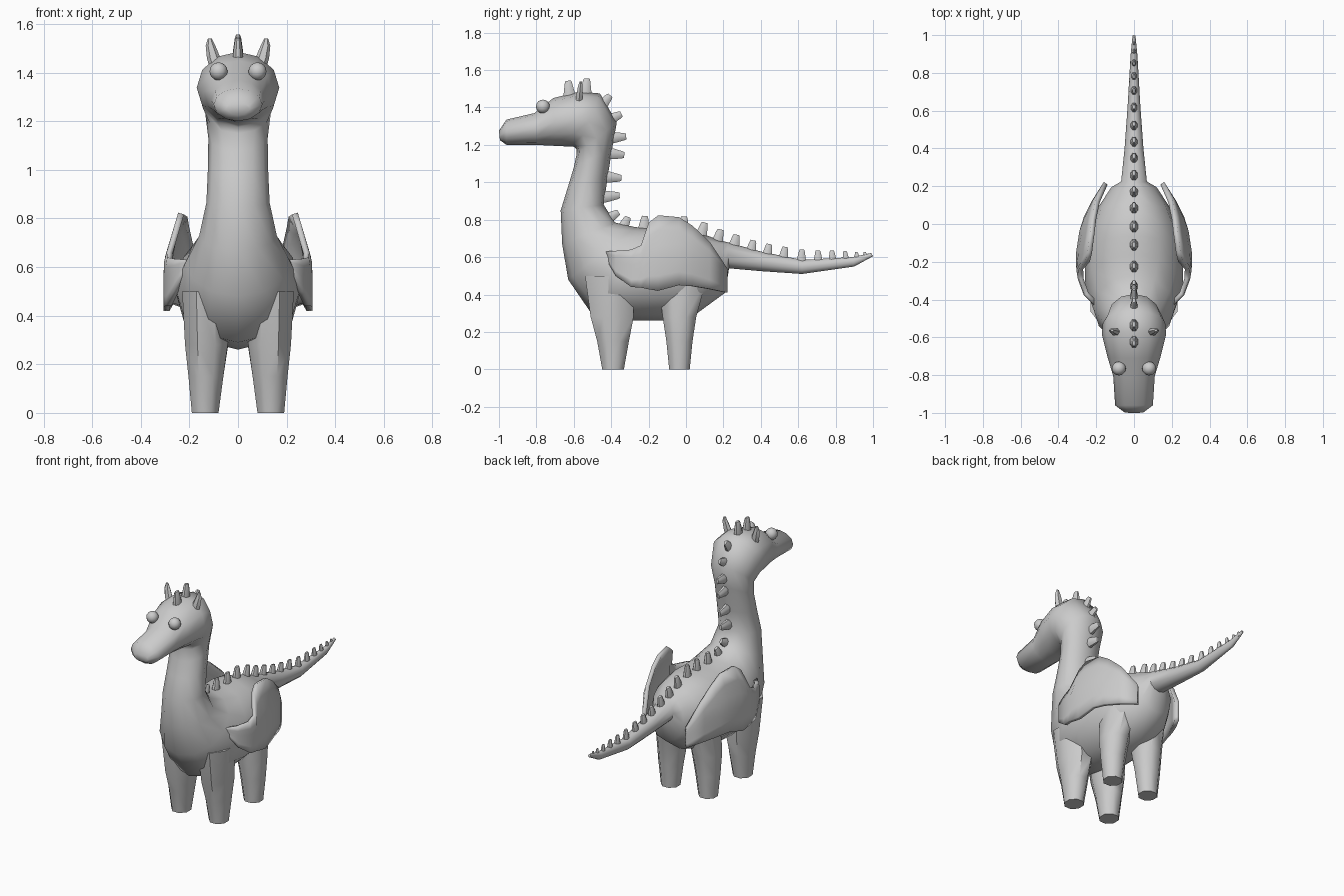
import bpy, bmesh
from math import sin, cos, pi, radians
from mathutils import Vector

if "Cube" in bpy.data.objects:
    bpy.data.objects.remove(bpy.data.objects["Cube"])


def finish(bm, name, mirror=False, angle=45, thick=0):
    bmesh.ops.recalc_face_normals(bm, faces=bm.faces)
    me = bpy.data.meshes.new(name)
    bm.to_mesh(me)
    bm.free()
    ob = bpy.data.objects.new(name, me)
    bpy.context.collection.objects.link(ob)
    bpy.ops.object.select_all(action='DESELECT')
    bpy.context.view_layer.objects.active = ob
    ob.select_set(True)
    bpy.ops.object.shade_smooth_by_angle(angle=radians(angle))
    if thick:
        mod = ob.modifiers.new("thickness", 'SOLIDIFY')
        mod.thickness = thick
        mod.offset = 0
    if mirror:
        ob.modifiers.new("mirror", 'MIRROR')
    return ob


def loft(bm, rings):
    """Skin a list of equal point rings and cap both ends."""
    loops = [[bm.verts.new(p) for p in r] for r in rings]
    n = len(loops[0])
    for a, b in zip(loops, loops[1:]):
        for i in range(n):
            j = (i + 1) % n
            bm.faces.new((a[i], a[j], b[j], b[i]))
    bm.faces.new(loops[0])
    bm.faces.new(loops[-1])


def body_ring(vy, vz, dy, dz, w, n=12):
    """Ellipse between an underside point and a topside point."""
    out = []
    for i in range(n):
        t = 2 * pi * i / n
        f = (1 - cos(t)) / 2
        out.append((w * sin(t), vy + (dy - vy) * f, vz + (dz - vz) * f))
    return out


# Head, neck, torso and tail: underside y,z / topside y,z / half width
sections = [
    (-.995, 1.225, -1.0, 1.275, .05), (-.96, 1.20, -.96, 1.335, .10),
    (-.80, 1.20, -.81, 1.37, .11), (-.70, 1.195, -.71, 1.45, .14),
    (-.60, 1.19, -.57, 1.485, .17), (-.585, 1.175, -.46, 1.475, .165),
    (-.585, 1.15, -.37, 1.32, .135), (-.60, 1.08, -.395, 1.18, .122),
    (-.63, .98, -.42, 1.02, .124), (-.67, .85, -.44, .88, .13),
    (-.662, .67, -.38, .785, .16), (-.63, .48, -.27, .76, .215),
    (-.50, .29, -.16, .755, .26), (-.31, .26, -.06, .76, .26),
    (-.10, .26, .03, .75, .235), (.06, .30, .10, .72, .195),
    (.21, .41, .18, .69, .12), (.23, .54, .22, .68, .068),
    (.40, .525, .40, .63, .05), (.62, .51, .62, .585, .034),
    (.90, .55, .89, .60, .018), (1.0, .605, .99, .622, .008)]
bm = bmesh.new()
loft(bm, [body_ring(*s) for s in sections])
finish(bm, "body", angle=60)


# Legs: eight-sided tapered columns, z / centre x / centre y / half sizes
def leg(name, levels):
    rings = []
    for z, cx, cy, rx, ry in levels:
        rings.append([(cx + rx * 1.08 * cos(pi / 8 + i * pi / 4),
                       cy + ry * 1.08 * sin(pi / 8 + i * pi / 4), z) for i in range(8)])
    bm = bmesh.new()
    loft(bm, rings)
    finish(bm, name, mirror=True, angle=50)


leg("front_leg", [(0, .135, -.39, .055, .058), (.15, .132, -.39, .072, .085),
                  (.28, .13, -.395, .088, .115), (.50, .13, -.41, .10, .13)])
leg("hind_leg", [(0, .135, -.035, .055, .055), (.15, .132, -.035, .072, .07),
                 (.28, .125, -.035, .085, .09), (.48, .11, -.02, .09, .13)])

# Eyes
bm = bmesh.new()
bmesh.ops.create_uvsphere(bm, u_segments=12, v_segments=8, radius=.037)
bmesh.ops.translate(bm, verts=bm.verts, vec=(.08, -.765, 1.405))
finish(bm, "eye", mirror=True)

# Ears
bm = bmesh.new()
loft(bm, [[(cx + rx * cos(i * pi / 3), cy + ry * sin(i * pi / 3), z) for i in range(6)]
          for z, cx, cy, rx, ry in [(1.40, .08, -.575, .032, .022), (1.46, .10, -.57, .028, .02),
                                    (1.51, .113, -.565, .02, .015), (1.54, .116, -.563, .008, .007)]])
finish(bm, "ear", mirror=True)

# Wings: curved sheets, y / x / bottom z / top z per station
stations = [(-.435, .19, .615, .628), (-.37, .255, .50, .632), (-.29, .285, .44, .638),
            (-.24, .293, .437, .66), (-.20, .294, .428, .78), (-.15, .294, .42, .82),
            (-.04, .277, .45, .81), (.03, .255, .445, .765), (.12, .21, .43, .68),
            (.215, .15, .41, .535)]
rows = 5
bm = bmesh.new()
cols = []
for y, x, lo, hi in stations:
    zs = [lo + (hi - lo) * k / rows for k in range(rows + 1)]
    cols.append([bm.verts.new((x - max(0, z - .62) * .3, y, z)) for z in zs])
for a, b in zip(cols, cols[1:]):
    for k in range(rows):
        bm.faces.new((a[k], b[k], b[k + 1], a[k + 1]))
finish(bm, "wing", mirror=True, angle=40, thick=.025)

# Back spikes: tip y, tip z, lean from vertical (degrees), scale
spikes = [(-.63, 1.543, -5, 1), (-.53, 1.555, 5, 1), (-.405, 1.465, 40, 1),
          (-.345, 1.365, 65, 1), (-.32, 1.245, 85, 1), (-.33, 1.145, 97, 1),
          (-.345, 1.022, 95, 1), (-.355, .93, 85, 1), (-.36, .84, 60, 1),
          (-.31, .815, 25, 1), (-.22, .82, 5, 1), (-.11, .818, 0, 1), (-.01, .818, 3, 1),
          (.10, .785, 15, 1), (.185, .748, 15, 1), (.27, .72, 13, 1), (.36, .69, 12, .95),
          (.445, .67, 11, .9), (.53, .655, 9, .85), (.62, .64, 3, .8), (.705, .636, -2, .75),
          (.78, .636, -4, .65), (.85, .632, -6, .55), (.91, .627, -10, .45), (.955, .627, -12, .38)]
bm = bmesh.new()
for y, z, lean, s in spikes:
    up = Vector((0, sin(radians(lean)), cos(radians(lean))))
    along = Vector((0, up.z, -up.y))
    tip = Vector((0, y, z))
    rings = []
    for depth, rx, ry in [(.10, .024, .036), (.065, .022, .032), (.012, .014, .021), (0, .009, .016)]:
        rings.append([tip - up * depth * s + Vector((rx * s * cos(i * pi / 4 + pi / 8), 0, 0))
                      + along * ry * s * sin(i * pi / 4 + pi / 8) for i in range(8)])
    loft(bm, rings)
finish(bm, "back_spikes", angle=50)
